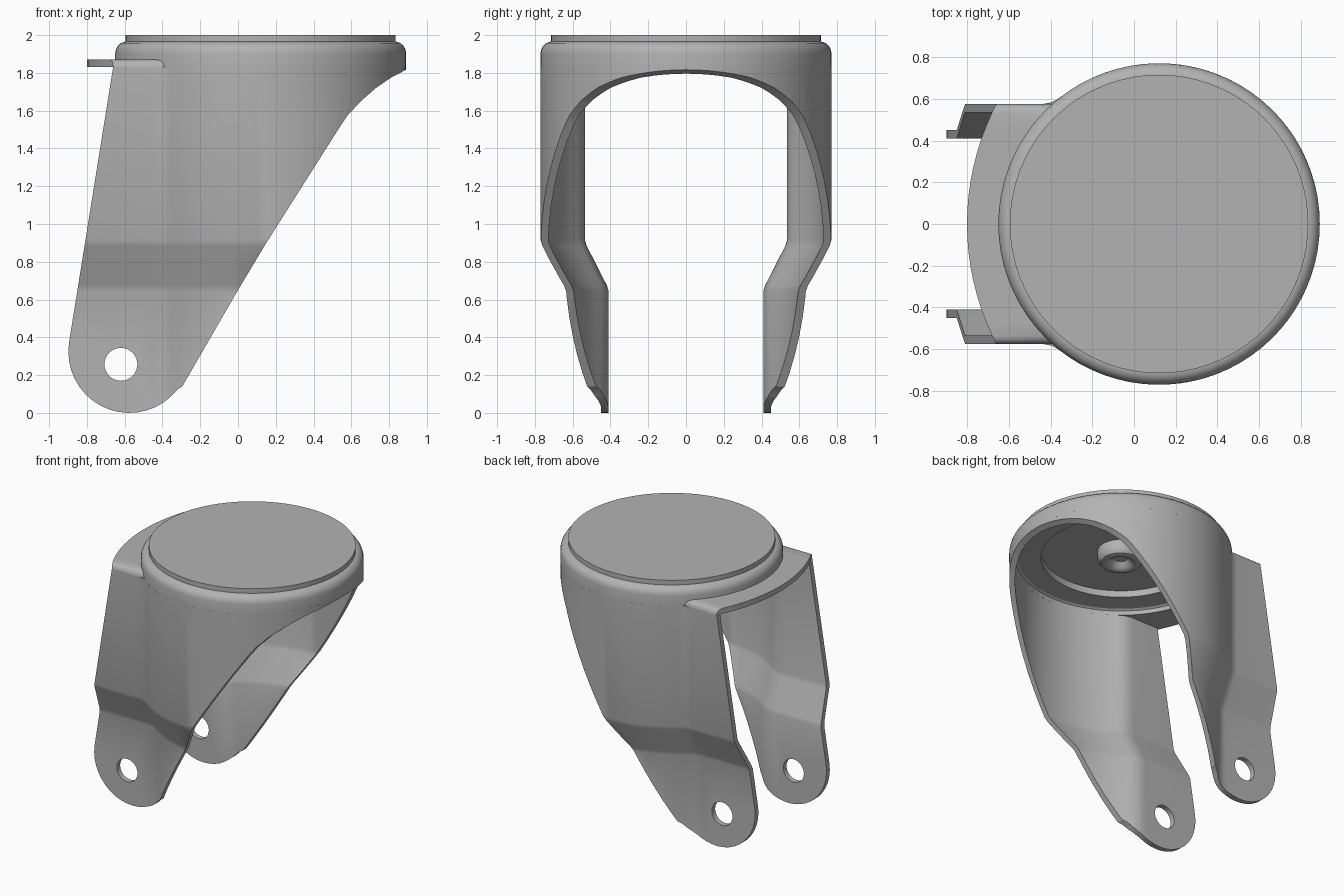
import bpy, bmesh, math
from math import sin, cos, radians, sqrt, pi

if "Cube" in bpy.data.objects:
    bpy.data.objects.remove(bpy.data.objects["Cube"], do_unlink=True)

steel = bpy.data.materials.new("grey steel")
steel.use_nodes = True
GREY = (0.45, 0.45, 0.45, 1)
steel.diffuse_color = GREY
steel.node_tree.nodes["Principled BSDF"].inputs["Base Color"].default_value = GREY

CX, R, FLAT, T, RF = 0.12, 0.77, 0.575, 0.04, 0.15   # plan of the fork
SHELF_LOW, SHELF_TOP = 1.83, 1.87


def finish(name, bm):
    bmesh.ops.recalc_face_normals(bm, faces=bm.faces)
    me = bpy.data.meshes.new(name)
    bm.to_mesh(me)
    bm.free()
    me.materials.append(steel)
    ob = bpy.data.objects.new(name, me)
    bpy.context.collection.objects.link(ob)
    return ob


def activate(ob):
    bpy.ops.object.select_all(action='DESELECT')
    ob.select_set(True)
    bpy.context.view_layer.objects.active = ob


def smooth(ob, angle=25):
    activate(ob)
    bpy.ops.object.shade_smooth_by_angle(angle=radians(angle))


def skin(bm, rings, closed_loop=False):
    """Join rings of equal length with quads, wrapping round each ring."""
    pairs = list(zip(rings, rings[1:]))
    if closed_loop:
        pairs.append((rings[-1], rings[0]))
    for a, b in pairs:
        n = len(a)
        for i in range(n):
            bm.faces.new((a[i], a[(i + 1) % n], b[(i + 1) % n], b[i]))


def prism(name, outline):
    """Side outline (x, z) extruded right through the fork."""
    bm = bmesh.new()
    rings = [[bm.verts.new((x, y, z)) for x, z in outline] for y in (-1, 1)]
    skin(bm, rings)
    for r in rings:
        bm.faces.new(r)
    ob = finish(name, bm)
    ob.hide_render = True
    return ob


def cut(target, cutter, operation):
    mod = target.modifiers.new("cut", 'BOOLEAN')
    mod.object, mod.operation, mod.solver = cutter, operation, 'EXACT'
    activate(target)
    bpy.ops.object.modifier_apply(modifier=mod.name)
    bpy.data.objects.remove(cutter, do_unlink=True)


def plan(inset):
    """Plan line: flat leg, concave blend, round nose, then mirrored."""
    dx = sqrt((R + RF) ** 2 - (FLAT + RF) ** 2)
    meet = math.atan2(FLAT + RF, -dx)
    fx, fy, fr = CX - dx, FLAT + RF, RF + inset
    half = [(-1.0, FLAT - inset)]
    for i in range(6):
        a = -pi / 2 + (meet - pi / 2) * i / 5
        half.append((fx + fr * cos(a), fy + fr * sin(a)))
    for i in range(1, 29):
        a = meet * (1 - i / 28)
        half.append((CX + (R - inset) * cos(a), (R - inset) * sin(a)))
    return half + [(x, -y) for x, y in half[-2::-1]]


# Fork wall: plan section swept down, joggled inwards above the axle
section = plan(0) + plan(T)[::-1]
bm = bmesh.new()
rings = []
for z, shift in ((-0.05, .125), (.645, .125), (.675, .116), (.885, .009),
                 (.915, 0), (SHELF_LOW, 0)):
    rings.append([bm.verts.new((x, y - shift * max(-1, min(1, y / 0.4)), z))
                  for x, y in section])
skin(bm, rings)
for r in (rings[0], rings[-1]):
    bm.faces.new(r)
fork = finish("fork_legs", bm)

# Side silhouette with the rounded axle end
outline = [(-.65, 1.9), (-.895, .37)]
for i in range(17):
    a = radians(180 + 142 * i / 16)
    outline.append((-.575 + .323 * cos(a), .323 + .323 * sin(a)))
outline += [(-.295, .14), (0, .65), (.15, .9), (.53, 1.5), (.58, 1.575), (.65, 1.65),
            (.73, 1.72), (.81, 1.775), (.9, 1.822), (1, 1.822), (1, 1.9)]
cut(fork, prism("silhouette_cutter", outline), 'INTERSECT')

# Axle holes
hole = [(-.62 + .087 * cos(2 * pi * i / 32), .257 + .087 * sin(2 * pi * i / 32))
        for i in range(32)]
cut(fork, prism("axle_cutter", hole), 'DIFFERENCE')
smooth(fork, 22)

# Shelf bridging the legs, with a bowed outer edge and rounded corners
bm = bmesh.new()
rings = []
rows = [(-1 + i / 8) * (FLAT - T) for i in range(17)]
rows = [-FLAT, -.568, -.555] + rows + [.555, .568, FLAT]
for y in rows:
    outer = -.80 + 1.25 - sqrt(1.25 ** 2 - y * y)
    inner = CX - sqrt(.74 ** 2 - y * y)
    over = max(0, abs(y) - FLAT + T)
    top = SHELF_TOP - T + sqrt(max(0, T * T - over * over)) + .001
    rings.append([bm.verts.new(p) for p in ((outer, y, SHELF_LOW), (inner, y, SHELF_LOW),
                                            (inner, y, top), (outer, y, top))])
skin(bm, rings)
for r in (rings[0], rings[-1]):
    bm.faces.new(r)
smooth(finish("rear_shelf", bm), 35)


def lathe(name, profile, steps=72):
    bm = bmesh.new()
    rings = [[bm.verts.new((CX + r * cos(2 * pi * i / steps), r * sin(2 * pi * i / steps), z))
              for r, z in profile] for i in range(steps)]
    skin(bm, rings, True)
    bmesh.ops.remove_doubles(bm, verts=bm.verts, dist=1e-5)
    ob = finish(name, bm)
    smooth(ob, 32)
    return ob


# Swivel housing: rounded shoulder outside, stepped ceiling inside
lathe("swivel_housing", [(.73, 1.83), (.77, 1.83), (.77, 1.905), (.766, 1.925), (.756, 1.943),
                         (.741, 1.957), (.72, 1.965), (.55, 1.965), (.55, 1.87), (.71, 1.87),
                         (.725, 1.86)])
# Top cap
lathe("top_cap", [(0, 1.92), (.60, 1.92), (.60, 1.96), (.715, 1.96), (.715, 2), (0, 2)])
# Kingpin rivet with a dished centre
lathe("kingpin", [(0, 1.94), (0, 1.87), (.05, 1.865), (.075, 1.835), (.095, 1.82), (.115, 1.816),
                  (.14, 1.825), (.155, 1.845), (.16, 1.87), (.16, 1.94)])
